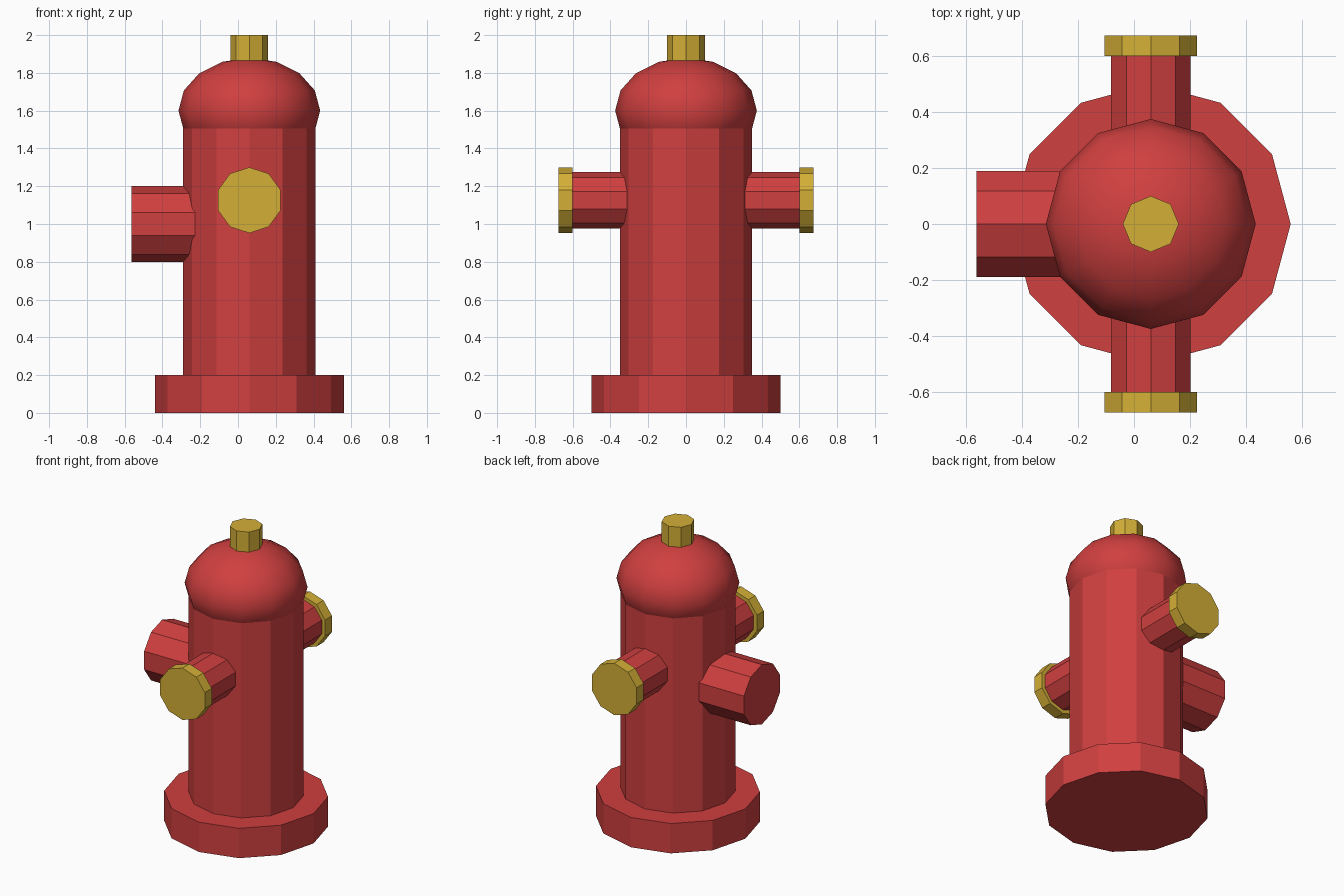
import bpy, bmesh, math
from mathutils import Matrix, Vector

if "Cube" in bpy.data.objects:
    bpy.data.objects.remove(bpy.data.objects["Cube"])

AXIS_X = 0.06  # vertical axis of the hydrant


def material(name, rgb):
    m = bpy.data.materials.new(name)
    m.diffuse_color = (*rgb, 1.0)
    m.use_nodes = True
    m.node_tree.nodes["Principled BSDF"].inputs["Base Color"].default_value = m.diffuse_color
    return m


RED = material("hydrant red", (0.63, 0.05, 0.05))
GOLD = material("brass gold", (0.658, 0.429, 0.038))


def add_object(name, bm, mat):
    mesh = bpy.data.meshes.new(name)
    bm.to_mesh(mesh)
    bm.free()
    mesh.materials.append(mat)
    ob = bpy.data.objects.new(name, mesh)
    bpy.context.collection.objects.link(ob)
    return ob


def cylinder(name, start, end, radius, sides, mat):
    """Flat-sided cylinder between two points, with a vertex towards +z (or +y when upright)."""
    start, end = Vector(start), Vector(end)
    d = end - start
    z = d.normalized()
    y = Vector((0, 1, 0)) if abs(z.z) > 0.5 else Vector((0, 0, 1))
    x = y.cross(z)
    rot = Matrix((x, y, z)).transposed().to_4x4()
    bm = bmesh.new()
    bmesh.ops.create_cone(bm, cap_ends=True, segments=sides, radius1=radius,
                          radius2=radius, depth=d.length,
                          matrix=Matrix.Translation((start + end) / 2) @ rot)
    return add_object(name, bm, mat)


# Base flange and barrel
cylinder("base", (AXIS_X, 0, 0), (AXIS_X, 0, 0.2), 0.5, 12, RED)
cylinder("barrel", (AXIS_X, 0, 0.2), (AXIS_X, 0, 1.6), 0.35, 12, RED)

# Smooth domed bonnet
bm = bmesh.new()
bmesh.ops.create_uvsphere(bm, u_segments=12, v_segments=8, radius=1.0,
                          matrix=Matrix.Translation((AXIS_X, 0, 1.6))
                          @ Matrix.Diagonal((0.375, 0.375, 0.28, 1)))
for f in bm.faces:
    f.smooth = True
add_object("bonnet", bm, RED)

# Operating nut on top
cylinder("top_nut", (AXIS_X, 0, 1.8), (AXIS_X, 0, 2.0), 0.1, 8, GOLD)

# Front and back hose outlets with caps
for side, s in (("front", -1), ("back", 1)):
    cylinder(side + "_outlet", (AXIS_X, 0.2 * s, 1.126), (AXIS_X, 0.61 * s, 1.126),
             0.149, 10, RED)
    cylinder(side + "_outlet_cap", (AXIS_X, 0.6 * s, 1.126), (AXIS_X, 0.674 * s, 1.126),
             0.174, 10, GOLD)

# Large pumper outlet on the left
cylinder("left_outlet", (-0.1, 0, 1.0), (-0.563, 0, 1.0), 0.2, 10, RED)
